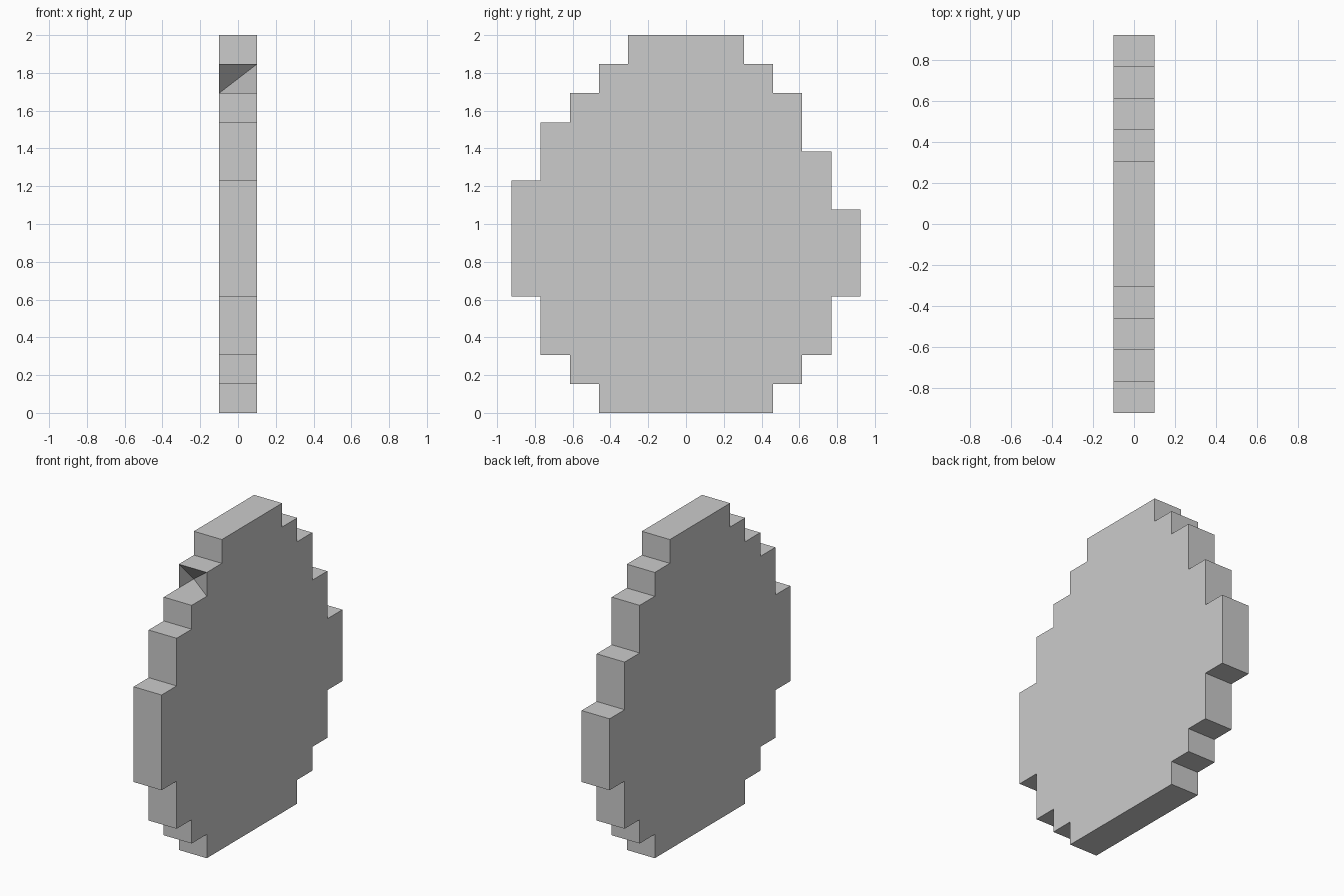
import bpy, bmesh

if "Cube" in bpy.data.objects:
    bpy.data.objects.remove(bpy.data.objects["Cube"])

U = 2 / 13      # one step of the outline
T = 0.1         # half thickness

# Stepped outline as (half-width, bottom row, top row) for each side
LEFT = [(3, 0, 1), (4, 1, 2), (5, 2, 4), (6, 4, 8), (5, 8, 10), (4, 10, 11), (3, 11, 12), (2, 12, 13)]
RIGHT = [(3, 0, 1), (4, 1, 2), (5, 2, 4), (6, 4, 7), (5, 7, 9), (4, 9, 11), (3, 11, 12), (2, 12, 13)]


def stairs(rows, sign):
    return [(sign * w, z) for w, lo, hi in rows for z in (lo, hi)]


outline = stairs(RIGHT, 1) + stairs(LEFT, -1)[::-1]

# Plate: two stepped faces joined by a rim
bm = bmesh.new()
near = {p: bm.verts.new((T, p[0] * U, p[1] * U)) for p in outline}
far = {p: bm.verts.new((-T, p[0] * U, p[1] * U)) for p in outline}
bm.faces.new([near[p] for p in outline])
bm.faces.new([far[p] for p in reversed(outline)])
chip = ((-3, 12), (-3, 11))
for p, q in zip(outline, outline[1:] + outline[:1]):
    if (p, q) != chip:
        bm.faces.new([near[q], near[p], far[p], far[q]])

# Recessed chip in the front rim, sunk to one back corner
top, low = chip
deep = bm.verts.new((-T, -2 * U, 11 * U))
bm.faces.new([far[top], deep, near[top]])
bm.faces.new([near[top], deep, near[low]])
bm.faces.new([far[low], near[low], deep])

mesh = bpy.data.meshes.new("stepped_plate")
bm.to_mesh(mesh)
bm.free()
plate = bpy.data.objects.new("stepped_plate", mesh)
bpy.context.collection.objects.link(plate)
